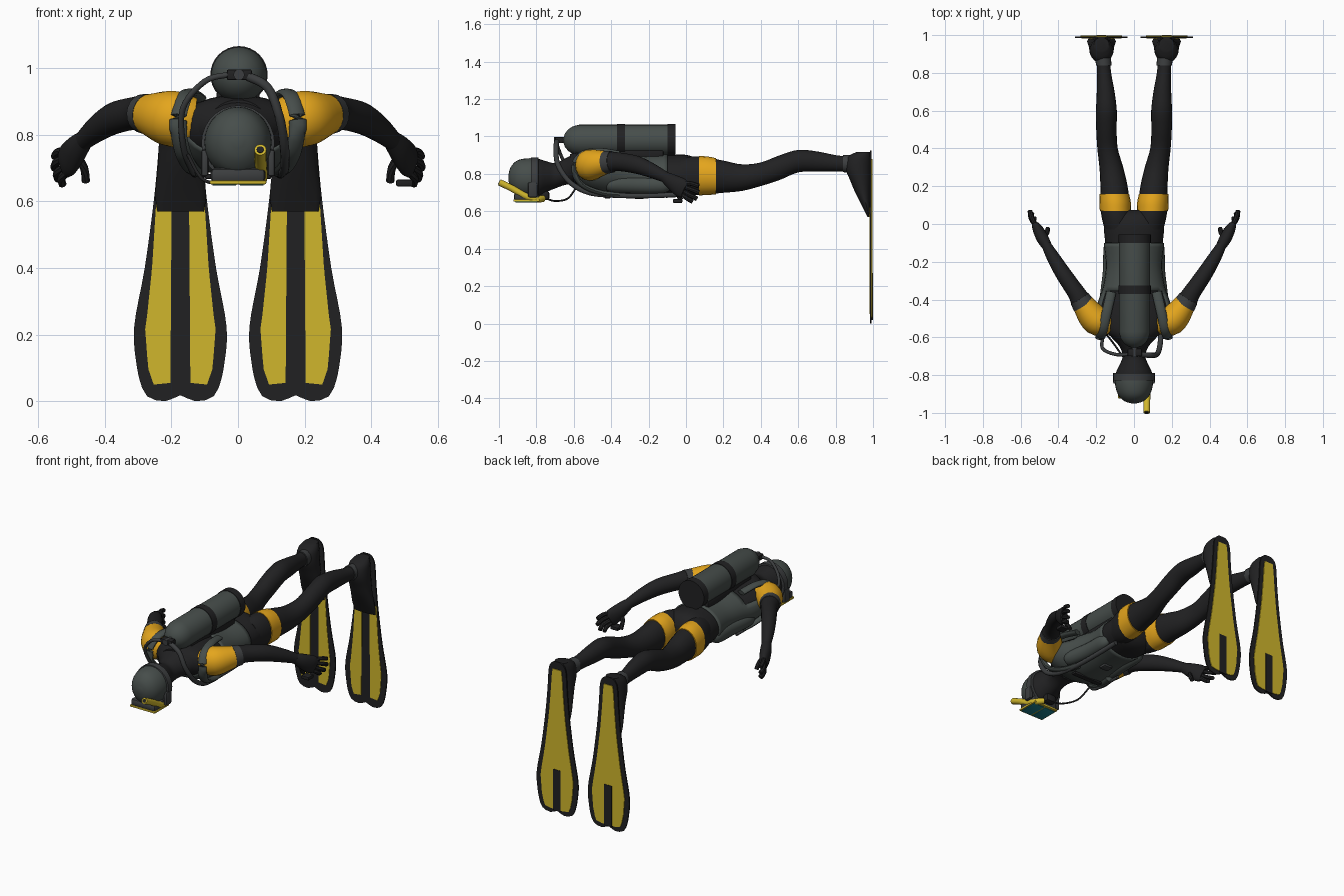
import bpy, bmesh, math
from mathutils import Vector

if "Cube" in bpy.data.objects:
    bpy.data.objects.remove(bpy.data.objects["Cube"])

def mat(name, r, g, b):
    m = bpy.data.materials.new(name)
    m.diffuse_color = (r, g, b, 1)
    m.use_nodes = True
    m.node_tree.nodes["Principled BSDF"].inputs["Base Color"].default_value = m.diffuse_color
    return m

BLACK = mat("suit black", .015, .015, .016)
GREY = mat("gear grey green", .062, .075, .07)
DARK = mat("strap grey", .045, .048, .05)
ORANGE = mat("suit amber", .78, .38, .012)
YELLOW = mat("fin yellow", .63, .47, .025)
TEAL = mat("lens teal", .01, .2, .25)

def finish(name, bm, mats, angle=40):
    bmesh.ops.recalc_face_normals(bm, faces=bm.faces)
    me = bpy.data.meshes.new(name)
    bm.to_mesh(me)
    bm.free()
    for m in mats:
        me.materials.append(m)
    me.shade_smooth()
    me.set_sharp_from_angle(angle=math.radians(angle))
    ob = bpy.data.objects.new(name, me)
    bpy.context.collection.objects.link(ob)
    return ob

def spline(pts, n):
    """Catmull-Rom samples through tuples, with the control parameter."""
    out = []
    for i in range(len(pts) - 1):
        p = [pts[max(i - 1, 0)], pts[i], pts[i + 1], pts[min(i + 2, len(pts) - 1)]]
        for k in range(n):
            t = k / n
            out.append((i + t, [b + .5 * t * (c - a + t * (2*a - 5*b + 4*c - d + t * (3*(b - c) + d - a)))
                                for a, b, c, d in zip(*p)]))
    return out + [(len(pts) - 1, list(pts[-1]))]

def loft(name, pts, mats, n=4, sides=20, axis=None, rule=None, keep=None, s=1):
    """Elliptic rings (x, y, z, side radius, up radius) joined into a skin."""
    rows = spline(pts, n)
    cen = [Vector(r[1][:3]) for r in rows]
    bm = bmesh.new()
    rings = []
    for i, (t, v) in enumerate(rows):
        if axis == 'z':
            side, up = Vector((1, 0, 0)), Vector((0, 1, 0))
        else:
            d = Vector((0, 1, 0)) if axis == 'y' else \
                (cen[min(i + 1, len(cen) - 1)] - cen[max(i - 1, 0)]).normalized()
            ref = Vector((0, 0, 1)) if abs(d.z) < .97 else Vector((0, 1, 0))
            side = d.cross(ref).normalized()
            up = side.cross(d)
        ring = []
        for k in range(sides):
            a = 2 * math.pi * k / sides
            p = cen[i] + side * math.cos(a) * max(v[3], .001) + up * math.sin(a) * max(v[4], .001)
            ring.append(bm.verts.new((p.x * s, p.y, p.z)))
        rings.append(ring)
    for i in range(len(rings) - 1):
        for k in range(sides):
            q = [rings[i][k], rings[i][(k + 1) % sides], rings[i + 1][(k + 1) % sides], rings[i + 1][k]]
            f = bm.faces.new(q)
            if rule:
                f.material_index = rule(rows[i][0], f.calc_center_median())
    if keep:
        bad = [f for f in bm.faces if not keep(f.calc_center_median())]
        bmesh.ops.delete(bm, geom=bad, context='FACES')
    else:
        bm.faces.new(rings[0])
        f = bm.faces.new(rings[-1])
        if rule:
            f.material_index = rule(rows[-1][0], cen[-1])
    return finish(name, bm, mats)

def along_y(rows, cx=0):
    """(y, z, rx, rz) to loft points."""
    return [(cx, y, z, rx, rz) for y, z, rx, rz in rows]

def tube(name, pts, r, m, s=1, r2=None, n=6, sides=10):
    return loft(name, [(*p, r, r2 or r) for p in pts], [m], n=n, sides=sides, s=s)

def box(name, c, size, m, bevel=.008):
    bm = bmesh.new()
    bmesh.ops.create_cube(bm, size=1)
    for v in bm.verts:
        v.co = Vector(c) + Vector([a * b for a, b in zip(v.co, size)])
    if bevel:
        bmesh.ops.bevel(bm, geom=bm.edges[:], offset=bevel, segments=2, affect='EDGES', profile=.5)
    return finish(name, bm, [m])

def plate(name, outline, y0, y1, m):
    """Flat x-z outline extruded from y0 to y1."""
    bm = bmesh.new()
    f = bm.faces.new([bm.verts.new((x, y0, z)) for x, z in outline])
    ex = bmesh.ops.extrude_face_region(bm, geom=[f])
    for v in ex['geom']:
        if isinstance(v, bmesh.types.BMVert):
            v.co.y = y1
    return finish(name, bm, [m])

# torso
torso = [(-.62, .835, .085, .07), (-.57, .828, .155, .09), (-.5, .81, .195, .11), (-.42, .80, .185, .118),
         (-.33, .795, .155, .113), (-.22, .79, .14, .105), (-.1, .79, .152, .11), (0, .79, .16, .112),
         (.05, .79, .14, .09), (.075, .79, .08, .05)]
loft("torso", along_y(torso), [BLACK], axis='y', sides=28)

# buoyancy vest, open on the upper back
vest = loft("vest", along_y([(y, z, rx + .008, rz + .008) for y, z, rx, rz in torso[1:7]]), [GREY],
            axis='y', sides=28, keep=lambda c: c.y > -.36 or c.z < .85)
sol = vest.modifiers.new("thickness", 'SOLIDIFY')
sol.thickness = .01
box("belt_buckle", (0, -.25, .675), (.06, .05, .02), DARK)
box("chest_strap", (0, -.42, .675), (.2, .03, .015), BLACK, .004)

# neck and hood
loft("hooded_head", along_y([(-.95, .78, .012, .012), (-.938, .779, .05, .055), (-.905, .777, .083, .093),
     (-.85, .777, .1, .106), (-.79, .777, .096, .103), (-.745, .785, .076, .082), (-.7, .79, .06, .068),
     (-.65, .81, .076, .07), (-.6, .828, .12, .08)]), [GREY, BLACK], axis='y', sides=28,
     rule=lambda t, c: int(c.y > -.79))
loft("mask_strap", along_y([(-.83, .775, .1, .106), (-.828, .775, .11, .113), (-.79, .775, .11, .113),
                            (-.788, .775, .095, .1)]), [DARK], n=1, axis='y', sides=28)

# mask, lenses, regulator and snorkel
box("mask_body", (0, -.853, .678), (.165, .135, .045), DARK, .015)
box("mask_rim", (0, -.853, .657), (.17, .14, .012), YELLOW, .004)
for s in (-1, 1):
    box("lens", (.041 * s, -.855, .652), (.073, .118, .009), TEAL, .003)
    box("mask_side", (.1 * s, -.82, .715), (.022, .05, .08), DARK, .008)
box("regulator", (0, -.755, .685), (.07, .05, .05), BLACK, .015)
tube("snorkel", [(.067, -.998, .755), (.068, -.93, .722), (.07, -.86, .682), (.066, -.8, .665),
                 (.03, -.765, .668)], .018, YELLOW, sides=14)
tube("snorkel_opening", [(.067, -1, .756), (.067, -.995, .7535)], .011, BLACK, n=1)

# tank
TZ = .98
loft("tank", along_y([(-.655, TZ, .012, .012), (-.648, TZ, .035, .035), (-.63, TZ, .058, .058),
     (-.605, TZ, .074, .074), (-.57, TZ, .083, .083), (-.06, TZ, .083, .083)], .003), [GREY],
     n=1, axis='y', sides=32)
for nm, a, b in (("tank_band", -.37, -.325), ("tank_boot", -.1, -.055)):
    loft(nm, along_y([(a, TZ, .086, .086), (b, TZ, .086, .086)], .003), [BLACK], n=1, axis='y', sides=32)
box("back_plate", (0, -.33, .905), (.13, .42, .05), BLACK)
box("tank_valve", (.004, -.68, TZ), (.075, .04, .032), BLACK, .005)
tube("valve_stem", [(.003, -.705, TZ), (.003, -.64, TZ)], .017, DARK, n=1)

# hoses
tube("inflator_hose", [(.03, -.69, .975), (.09, -.695, .94), (.125, -.685, .85), (.14, -.62, .755),
     (.14, -.52, .7), (.13, -.38, .685), (.125, -.2, .683), (.12, -.02, .69)], .014, DARK)
tube("gauge_hose", [(-.03, -.69, .98), (-.1, -.69, .96), (-.165, -.66, .88), (-.165, -.6, .77),
     (-.14, -.5, .695), (-.13, -.3, .68)], .009, DARK)
tube("regulator_hose", [(-.02, -.75, .67), (-.06, -.7, .655), (-.11, -.63, .67), (-.15, -.58, .74)], .005, BLACK)

# fin outline helpers
CX = .173
WIDTH = [(.04, .115), (.1, .13), (.22, .139), (.4, .107), (.6, .08), (.75, .066), (.87, .058), (.91, .042), (.925, .02)]

def half(z):
    for (a, wa), (b, wb) in zip(WIDTH, WIDTH[1:]):
        if z <= b:
            return wa + (wb - wa) * max(0, (z - a) / (b - a))
    return .02

edge = [(v[1], v[0]) for _, v in spline(WIDTH, 4)]
lobes = [(x, z) for x, z in ((.1, .015), (.075, .003), (.045, 0), (.02, .009), (0, .018))]

for s in (-1, 1):
    side = "right" if s > 0 else "left"
    P = lambda pts: [(s * CX + x, z) for x, z in pts]
    # leg
    leg = [(.085, -.03, .79, .07, .09), (.09, .03, .79, .08, .103), (.1, .1, .79, .079, .1),
           (.106, .2, .785, .072, .086), (.12, .3, .78, .063, .071), (.14, .4, .798, .054, .063),
           (.146, .5, .833, .054, .066), (.146, .6, .868, .055, .06), (.15, .7, .866, .047, .054),
           (.158, .8, .857, .037, .043), (.163, .87, .853, .037, .041), (.167, .93, .855, .04, .043)]
    loft(side + "_leg", leg, [BLACK], axis='y', s=s)
    loft(side + "_thigh_band", [(.098, .07, .79, .083, .105), (.1, .115, .79, .083, .103),
         (.105, .16, .787, .079, .097)], [ORANGE], axis='y', s=s)
    loft(side + "_ankle_cuff", [(.16, .84, .855, .041, .046), (.164, .885, .853, .042, .047)], [DARK],
         n=1, axis='y', s=s)
    # boot: (top to toe) front edge, height, half width
    boot = [(.918, .915, .04), (.89, .865, .057), (.83, .853, .064), (.76, .88, .066), (.7, .905, .069),
            (.62, .945, .076), (.57, .97, .07)]
    loft(side + "_boot", [(.172, (y + .988) / 2, z, w, (.988 - y) / 2) for z, y, w in boot], [BLACK],
         axis='z', s=s)
    # fin blade with painted stripes on both faces
    blade = edge[::-1] + lobes
    plate(side + "_fin", P(blade + [(-x, z) for x, z in blade[-2::-1]]), .985, .993, BLACK)
    zs = [.055 + .565 * i / 14 for i in range(15)]
    for d in (-1, 1):
        outer = [(d * (half(z) - .033 + .027 * max(0, (z - .25) / .37)), z) for z in zs]
        outer[0] = (d * .08, .05)
        plate(side + "_fin_stripe", P(outer + [(d * .026, .62), (d * .03, .055)]), .982, .986, YELLOW)
    zs = [.06 + .82 * i / 16 for i in range(17)]
    inner = [(half(z) - .03 + .006 * z, z) for z in zs[::-1]] + [(.08, .035), (.045, .027)]
    plate(side + "_fin_back", P(inner + [(-x, z) for x, z in inner[::-1]]), .992, .997, YELLOW)
    plate(side + "_fin_vent", P([(-.025, .02), (.025, .02), (.025, .27), (-.025, .27)]), .992, 1, BLACK)

    # arm with coloured shoulder
    arm = [(.13, -.52, .84, .06, .07), (.2, -.51, .848, .078, .084), (.272, -.42, .862, .058, .06),
           (.305, -.365, .865, .047, .05), (.37, -.27, .85, .042, .048), (.42, -.19, .82, .036, .04),
           (.465, -.11, .782, .026, .03), (.475, -.09, .77, .026, .03)]
    loft(side + "_arm", arm, [ORANGE, BLACK], s=s, n=5, rule=lambda t, c: int(t >= 2))
    loft(side + "_sleeve_cuff", [(.266, -.43, .861, .06, .062), (.288, -.395, .864, .055, .058)], [DARK], n=1, s=s)
    # vest shoulder strap and side pouch
    tube(side + "_shoulder_strap", [(.12, -.36, .91), (.145, -.47, .925), (.165, -.56, .905), (.18, -.6, .83),
         (.165, -.56, .745), (.14, -.46, .7), (.12, -.36, .688)], .026, GREY, s=s, r2=.014, sides=12)
    loft(side + "_pouch", [(.13, -.43, .745, .02, .02), (.14, -.4, .745, .04, .042), (.125, -.25, .74, .04, .045),
         (.125, -.12, .74, .035, .042), (.12, -.08, .74, .015, .02)], [GREY], axis='y', s=s)
    # hand
    loft(side + "_palm", [(.462, -.115, .785, .027, .029), (.485, -.075, .758, .032, .042),
         (.508, -.03, .728, .028, .052), (.522, -.005, .712, .018, .046)], [BLACK], s=s)
    for a, b, c in (((.52, -.01, .75), (.54, .03, .748), (.55, .068, .735)),
                    ((.522, -.005, .73), (.547, .035, .715), (.55, .07, .70)),
                    ((.518, -.01, .705), (.543, .025, .685), (.54, .058, .667)),
                    ((.51, -.02, .69), (.53, .005, .67), (.527, .035, .652)),
                    ((.485, -.07, .74), (.462, -.05, .70), (.457, -.025, .66))):
        tube(side + "_finger", [a, b, c], .0125, BLACK, s=s, n=3, sides=8)

# wrist instrument
box("wrist_gauge", (.5, -.045, .655), (.05, .05, .02), BLACK, .004)
